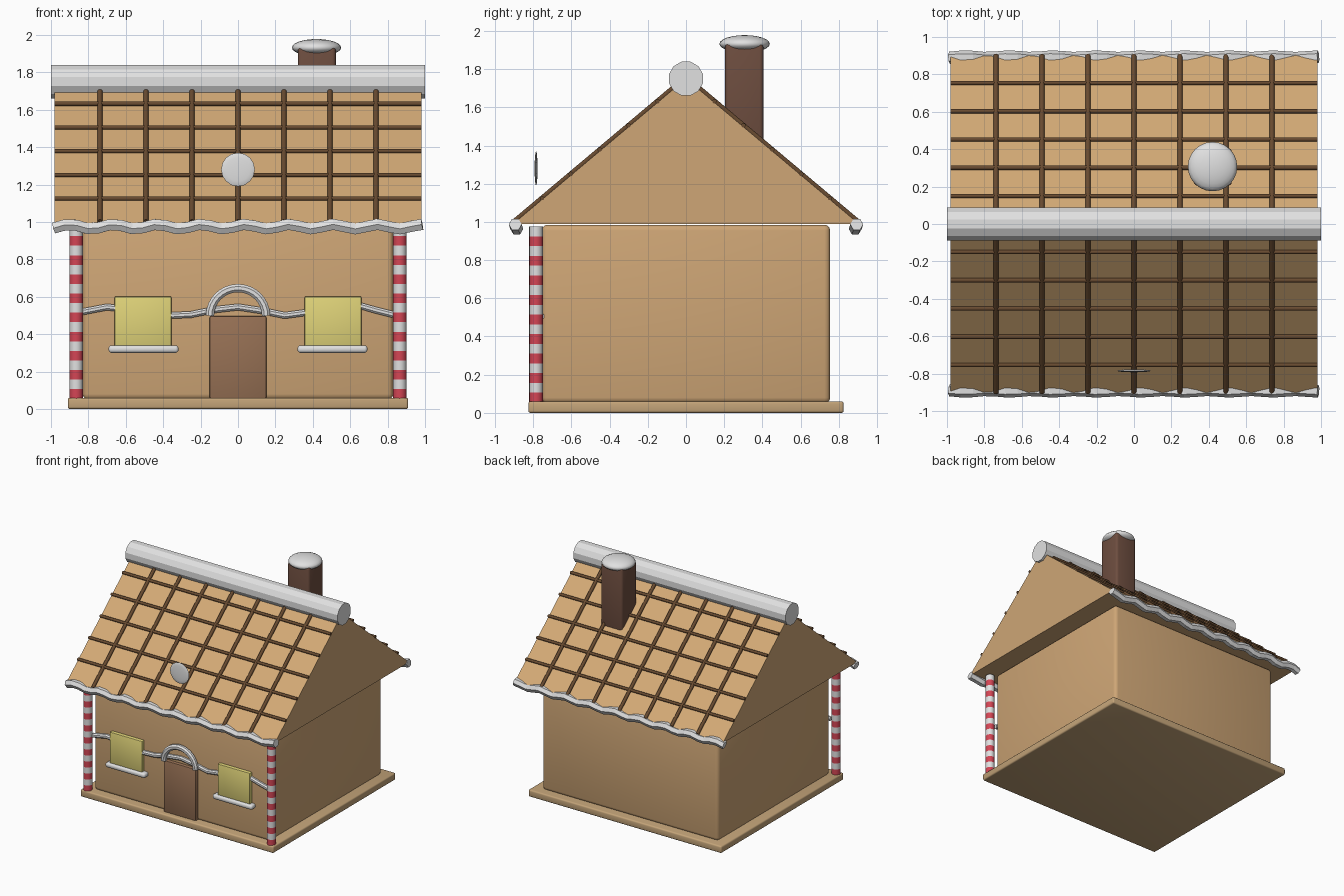
import bpy, bmesh, math
from mathutils import Matrix, Vector

cube = bpy.data.objects.get("Cube")
if cube:
    bpy.data.objects.remove(cube, do_unlink=True)


def material(name, r, g, b):
    m = bpy.data.materials.new(name)
    m.use_nodes = True
    m.diffuse_color = (r, g, b, 1)
    m.node_tree.nodes["Principled BSDF"].inputs["Base Color"].default_value = (r, g, b, 1)
    return m


GINGER = material("gingerbread", .62, .38, .18)
ROOF = material("roof biscuit", .65, .40, .18)
BASE = material("base biscuit", .55, .37, .19)
ICING = material("white icing", .75, .75, .75)
CHOC = material("chocolate bars", .14, .07, .03)
DOOR = material("door brown", .31, .165, .09)
BRICK = material("chimney brown", .155, .075, .05)
RED = material("candy red", .66, .06, .09)
GLOW = material("window yellow", .74, .65, .19)


def add(name, bm, *mats, smooth=None):
    bmesh.ops.recalc_face_normals(bm, faces=bm.faces)
    me = bpy.data.meshes.new(name)
    bm.to_mesh(me)
    bm.free()
    ob = bpy.data.objects.new(name, me)
    bpy.context.collection.objects.link(ob)
    for m in mats:
        me.materials.append(m)
    if smooth:
        bpy.ops.object.select_all(action='DESELECT')
        ob.select_set(True)
        bpy.context.view_layer.objects.active = ob
        bpy.ops.object.shade_smooth_by_angle(angle=math.radians(smooth))
    return ob


def box(name, lo, hi, mat, bevel=0, segments=3):
    lo, hi = Vector(lo), Vector(hi)
    bm = bmesh.new()
    bmesh.ops.create_cube(bm, size=1, matrix=Matrix.Translation((lo + hi) / 2)
                          @ Matrix.Diagonal((hi - lo).to_4d()))
    if bevel:
        bmesh.ops.bevel(bm, geom=bm.edges[:], offset=bevel, segments=segments,
                        profile=.5, affect='EDGES')
    return add(name, bm, mat, smooth=40)


def tube(name, points, radius, mat, sides=6, smooth=None):
    # sweep a round section along a path of points
    pts = [Vector(p) for p in points]
    bm = bmesh.new()
    rings = []
    for i, p in enumerate(pts):
        t = (pts[min(i + 1, len(pts) - 1)] - pts[max(i - 1, 0)]).normalized()
        ref = Vector((0, 1, 0)) if abs(t.y) < .6 else Vector((1, 0, 0))
        u = t.cross(ref).normalized()
        v = t.cross(u)
        angles = [2 * math.pi * (k + .5) / sides for k in range(sides)]
        rings.append([bm.verts.new(p + radius * (u * math.cos(a) + v * math.sin(a)))
                      for a in angles])
    for a, b in zip(rings, rings[1:]):
        for k in range(sides):
            n = (k + 1) % sides
            bm.faces.new((a[k], a[n], b[n], b[k]))
    bm.faces.new(rings[0])
    bm.faces.new(rings[-1])
    return add(name, bm, mat, smooth=smooth)


def ellipsoid(name, centre, radii, mat, u, v, rot=Matrix()):
    bm = bmesh.new()
    bmesh.ops.create_uvsphere(bm, u_segments=u, v_segments=v, radius=1,
                              matrix=Matrix.Translation(centre) @ Matrix.Diagonal((*radii, 1)) @ rot)
    return add(name, bm, mat, smooth=60)


# Base and walls
box("base_board", (-.91, -.825, 0), (.91, .825, .06), BASE, .012)
box("house_walls", (-.83, -.755, .05), (.83, .755, .985), GINGER, .03)

# Roof prism: gables and underside plain, slopes roof coloured
EAVE_Z, RIDGE_Z, HALF = .99, 1.75, .905
bm = bmesh.new()
ends = [[bm.verts.new((x, y, z)) for y, z in ((-HALF, EAVE_Z), (HALF, EAVE_Z), (0, RIDGE_Z))]
        for x in (-.98, .98)]
for e in ends:
    bm.faces.new(e)
for i in range(3):
    j = (i + 1) % 3
    bm.faces.new((ends[0][i], ends[0][j], ends[1][j], ends[1][i]))
bmesh.ops.recalc_face_normals(bm, faces=bm.faces)
for f in bm.faces:
    f.material_index = 1 if f.normal.z > .3 else 0
add("roof", bm, GINGER, ROOF)


# Chocolate lattice and wavy icing on both slopes
def slope_z(y):
    return RIDGE_Z - (RIDGE_Z - EAVE_Z) * y / HALF + .008


for side, label in ((-1, "front"), (1, "back")):
    for i in range(-3, 4):
        x = i * .246
        tube(f"{label}_roof_rafter_{i + 4}", [(x, side * y, slope_z(y)) for y in (.06, .9)],
             .014, CHOC, 8, 50)
    for i in range(5):
        y = .15 + i * .151
        tube(f"{label}_roof_batten_{i + 1}", [(x, side * y, slope_z(y)) for x in (-.982, .982)],
             .012, CHOC, 8, 50)
    wave = []
    for i in range(34):
        x = -.985 + i * 1.97 / 33
        c = math.cos(2 * math.pi * (x - .04) / .235)
        wave.append((x, side * (.89 + .004 * c), .975 + .012 * c))
    tube(f"{label}_eave_icing", wave, .034, ICING)

# Ridge roll
tube("ridge_icing", [(-1, 0, 1.75), (1, 0, 1.75)], .092, ICING, 12)

# Chimney with snow cap
box("chimney", (.32, .205, 1.35), (.523, .405, 1.935), BRICK, .02)
ellipsoid("chimney_snow", (.42, .307, 1.932), (.132, .132, .046), ICING, 24, 12)

# Round icing disc in front of the roof
ellipsoid("roof_disc", (0, -.785, 1.28), (.09, .008, .09), ICING, 16, 8,
          Matrix.Rotation(math.pi / 2, 4, 'X'))


# Striped candy posts
def candy_post(name, x, y, radius, z0, z1, bands=18, sides=16):
    bm = bmesh.new()
    rings = []
    for i in range(bands + 1):
        z = z0 + (z1 - z0) * i / bands
        rings.append([bm.verts.new((x + radius * math.cos(2 * math.pi * k / sides),
                                    y + radius * math.sin(2 * math.pi * k / sides), z))
                      for k in range(sides)])
    for i in range(bands):
        for k in range(sides):
            n = (k + 1) % sides
            f = bm.faces.new((rings[i][k], rings[i][n], rings[i + 1][n], rings[i + 1][k]))
            f.material_index = (i + 1) % 2
    bm.faces.new(rings[0])
    bm.faces.new(rings[-1])
    add(name, bm, ICING, RED, smooth=40)


for s, label in ((-1, "right"), (1, "left")):
    candy_post(f"{label}_candy_post", s * .865, -.785, .036, .055, .975)
    # Windows and sills
    box(f"{label}_window", (s * .508 - .152, -.785, .32), (s * .508 + .152, -.74, .602), GLOW, .008, 2)
    box(f"{label}_window_sill", (s * .505 - .187, -.805, .30), (s * .505 + .187, -.74, .34),
        ICING, .016)

# Door with icing arch
box("door", (-.152, -.785, .055), (.152, -.74, .498), DOOR, .01, 2)
arch = [(-.15 * math.cos(math.pi * i / 16), -.785, .498 + .148 * math.sin(math.pi * i / 16))
        for i in range(17)]
tube("door_arch_icing", arch, .024, ICING, 8)

# Icing garland across the front
half_wave = [(-.83, .52), (-.7, .545), (-.5, .52), (-.35, .5), (-.25, .505), (-.13, .53), (0, .545)]
right_wave = [(.13, .525), (.25, .5), (.36, .515), (.52, .535), (.66, .55), (.73, .53), (.83, .505)]
tube("front_garland", [(x, -.762, z) for x, z in half_wave + right_wave], .019, ICING, 8)
